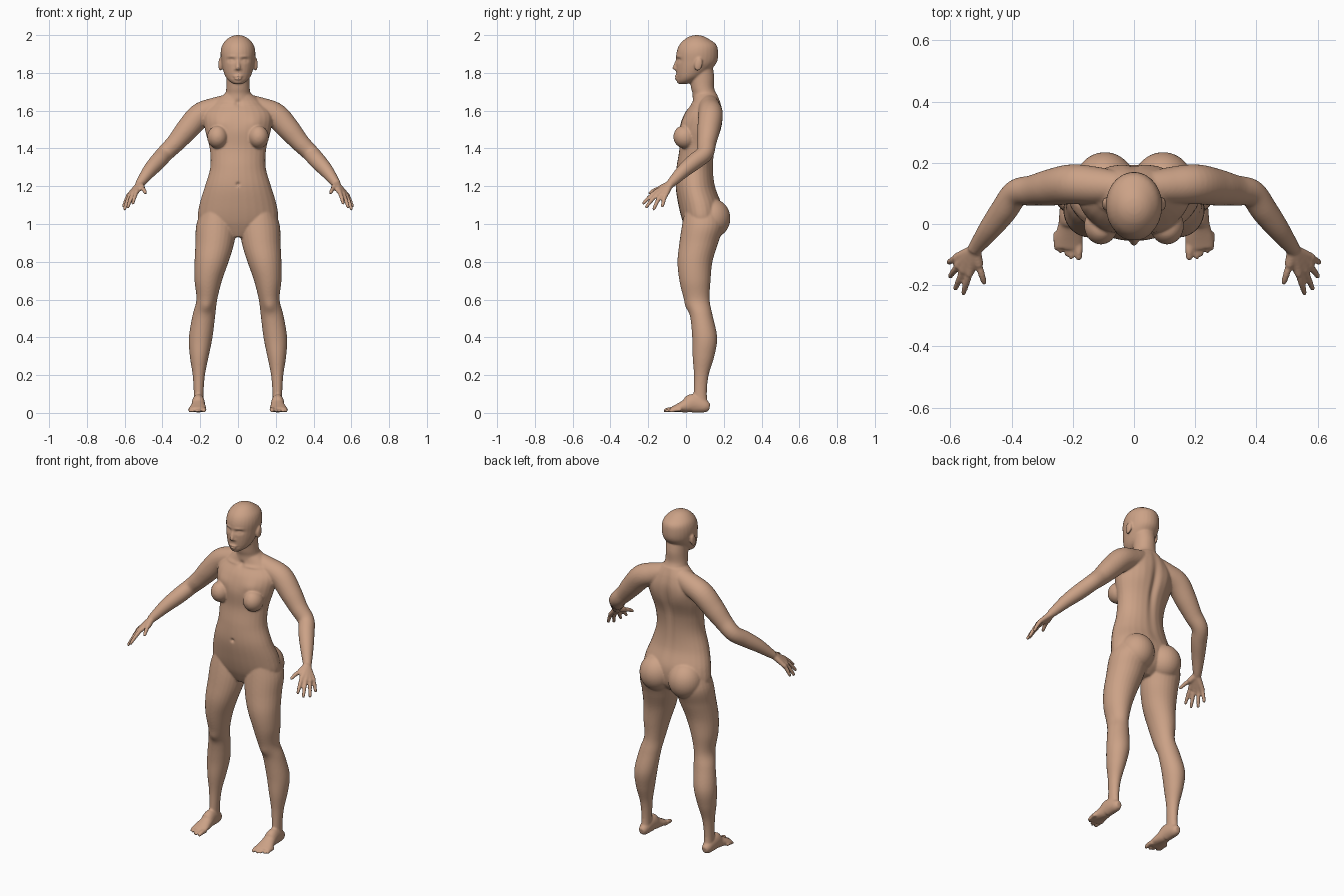
import bpy
import bmesh
import math
from mathutils import Vector, Matrix

if "Cube" in bpy.data.objects:
    bpy.data.objects.remove(bpy.data.objects["Cube"])

UNIT = 0.01  # part sizes below are in hundredths
SIDES = (1, -1)
bm = bmesh.new()


def catmull(a, b, c, d, t):
    """Point at fraction t on the smooth curve from b to c."""
    return [q + t * ((r - p) + t * ((2 * p - 5 * q + 4 * r - s)
                                    + t * (3 * q - p - 3 * r + s))) / 2
            for p, q, r, s in zip(a, b, c, d)]


def resample(stations, steps=6):
    """Smooth a short list of stations into many."""
    padded = [stations[0], *stations, stations[-1]]
    rows = [catmull(*padded[i:i + 4], k / steps)
            for i in range(len(stations) - 1) for k in range(steps)]
    return rows + [stations[-1]]


def skin_rings(rows, side, axes, count=28):
    """Join elliptical rings (x, y, z, half width, half depth) and cap the ends."""
    rings = []
    for row, (u, v) in zip(rows, axes):
        ring = []
        for k in range(count):
            angle = math.tau * k / count
            point = Vector(row[:3]) + u * row[3] * math.cos(angle) + v * row[4] * math.sin(angle)
            point.x *= side
            ring.append(bm.verts.new(point * UNIT))
        rings.append(ring)
    for low, high in zip(rings, rings[1:]):
        for k in range(count):
            n = (k + 1) % count
            bm.faces.new((low[k], low[n], high[n], high[k]))
    bm.faces.new(rings[0])
    bm.faces.new(rings[-1])


def stack(levels, side=1):
    """Loft level rings given as (z, x min, x max, front, back)."""
    rows = resample([((l + r) / 2, (f + b) / 2, z, (r - l) / 2, (b - f) / 2)
                     for z, l, r, f, b in levels])
    skin_rings(rows, side, [(Vector((1, 0, 0)), Vector((0, 1, 0)))] * len(rows))


def centred_stack(levels):
    """Loft level rings given as (z, half width, front, back)."""
    stack([(z, -w, w, f, b) for z, w, f, b in levels])


def tube(stations, side=1):
    """Loft rings that stay square to the path."""
    rows = resample(stations)
    axes = []
    for i in range(len(rows)):
        ahead = Vector(rows[min(i + 1, len(rows) - 1)][:3])
        axis = ahead - Vector(rows[max(i - 1, 0)][:3])
        u = axis.cross(Vector((0, 0, 1))).normalized()
        axes.append((u, u.cross(axis).normalized()))
    skin_rings(rows, side, axes)


def ball(centre, radii, side=1, tilt=0):
    place = Vector((centre[0] * side, *centre[1:])) * UNIT
    matrix = (Matrix.Translation(place) @ Matrix.Rotation(tilt, 4, 'X')
              @ Matrix.Diagonal((*(Vector(radii) * UNIT), 1)))
    bmesh.ops.create_uvsphere(bm, u_segments=32, v_segments=20, radius=1, matrix=matrix)


def digit(root, tip, thick, side):
    """A finger or toe with a slight bend and a round end."""
    root, tip = Vector(root), Vector(tip)
    middle = root.lerp(tip, 0.5) + Vector((0, 0, thick * 0.3))
    end = thick * 0.8
    tube([(*root, thick, thick), (*middle, thick, thick), (*tip, end, end)], side)
    ball(tip, (end, end, end), side)


# Torso
centred_stack([(93, 5, 2, 12), (97, 16, 0, 17), (102, 21, -2, 19), (110, 20.5, -4, 19),
               (120, 17.5, -5.5, 15.5), (130, 14.7, -5, 14.5), (140, 15, -3.5, 15.5),
               (150, 17.5, -3.5, 18.5), (158, 18, -1, 19.5), (164, 13, 3, 18.5),
               (169, 7, 4, 16.5)])

# Neck and head
centred_stack([(160, 10, 3, 18), (168, 7, 3.5, 16.5), (172, 6.2, 2.7, 15),
               (178, 6, 2, 15), (184, 6, 3, 14)])
centred_stack([(174, 2, -3.6, 0), (175.5, 4.5, -4.6, 4.5), (178, 6.6, -5, 9),
               (182, 8.1, -5.3, 13.5), (186, 8.9, -5.3, 16.5), (191, 9.2, -5, 17),
               (195, 8.2, -3.4, 16), (198, 5.6, -0.4, 12), (199.5, 3, 2.5, 9),
               (200, 0.6, 5, 6.4)])

# Nose, lips and chin
tube([(0, -4.2, 187.5, 0.9, 0.9), (0, -5.1, 185, 1, 1.1), (0, -5.9, 183, 1.3, 1.1)])
ball((0, -6.1, 182.5), (1.2, 1.1, 1))
for height, width in ((178, 2.4), (177, 2)):
    ball((0, -5.1, height), (width, 1, 0.7))
ball((0, -3, 175.5), (2.6, 1.9, 1.5))

leg = [(110, 5, 18, 0, 17), (100, 1, 22, -2, 20), (90, 2, 22.5, -3.5, 17),
       (80, 5, 23, -4.5, 14), (70, 8.5, 23, -3.5, 13), (60, 11, 22, -1, 12.5),
       (52, 12, 24, 2, 14), (40, 13.5, 26, 3.3, 16.5), (30, 15.5, 25.5, 3.5, 15),
       (20, 17.5, 24, 4.2, 12), (10, 18.3, 23.4, 4, 11), (3, 18.3, 23.6, 3.5, 12)]
foot = [(21, 12.5, 3, 1.6, 1.8), (21, 10, 3.5, 2.8, 3.4), (21, 3.5, 5, 3.4, 5),
        (21, 0, 3.7, 3.7, 3.6), (21.3, -4.5, 2.5, 4.6, 2.2), (21.5, -8, 1.6, 4.5, 1.3)]
toes = [(18, -11, 1.3), (20.5, -11, 0.9), (22, -10, 0.9), (24, -9, 0.9), (25.5, -8, 0.9)]
arm = [(4, 12, 164, 5), (12, 12.5, 161, 6), (20, 13, 157.5, 6.5), (27, 12, 150, 6),
       (33, 11, 143, 5), (38.5, 10, 137.5, 4.5), (42.5, 4.5, 133, 4.4),
       (47, -1.5, 128, 3.7), (51.5, -7.5, 122, 2.5), (52.5, -9, 121, 2.2)]
wrist = (52, -8.5, 121, 2, 1.9)
fingers = [((53.7, -16, 117), (55.7, -22.5, 111)), ((55.7, -15, 116), (58.3, -21, 109)),
           ((57.4, -13.5, 115), (60, -17, 108)), ((58, -11, 115), (60.5, -12.5, 109.5))]
thumb_root, thumb_tip = (50.7, -13.5, 119), (49, -19, 116.5)

for side in SIDES:
    # Leg, foot and toes
    stack(leg, side)
    tube(foot, side)
    for x, y, thick in toes:
        digit((x, y + 5.5, 1.6), (x, y, thick), thick, side)
    # Arm, palm, fingers and thumb
    tube([(x, y, z, r, r) for x, y, z, r in arm], side)
    for knuckle, tip in fingers:
        tube([wrist, (*knuckle, 1.5, 1.2)], side)
        ball(knuckle, (1.4, 1.4, 1.3), side)
        digit(knuckle, tip, 1.1, side)
    tube([wrist, (*thumb_root, 1.6, 1.6)], side)
    digit(thumb_root, thumb_tip, 1.15, side)
    # Chest, hip, ear and nostril
    ball((10.8, -0.5, 146), (5.5, 6.2, 6), side, -0.25)
    ball((9.5, 13.5, 103), (9.8, 10, 10.5), side)
    ball((9.4, 6.6, 184.5), (1, 2.1, 3.6), side, -0.2)
    ball((1.3, -5, 182), (0.8, 0.9, 0.7), side)

# Merge all volumes into one continuous skin
mesh = bpy.data.meshes.new("body")
bm.to_mesh(mesh)
bm.free()
body = bpy.data.objects.new("body", mesh)
bpy.context.collection.objects.link(body)
remesh = body.modifiers.new("skin", 'REMESH')
remesh.mode = 'VOXEL'
remesh.voxel_size = 0.0055
soften = body.modifiers.new("soften", 'SMOOTH')
soften.iterations = 5
depsgraph = bpy.context.evaluated_depsgraph_get()
skin = bpy.data.meshes.new_from_object(body.evaluated_get(depsgraph))
body.modifiers.clear()
body.data = skin


def sculpt(x, y, z, wide, tall, push):
    """Press the skin along y on both sides with a soft round brush."""
    for vert in skin.vertices:
        co = vert.co / UNIT
        away = math.hypot((abs(co.x) - x) / wide, (co.y - y) / 4, (co.z - z) / tall)
        if away < 2.5:
            vert.co.y += push * UNIT * math.exp(-away * away)


# Eye sockets, eyeballs, brows and mouth line
sculpt(3.6, -4.5, 186.8, 2, 1.1, 1.3)
sculpt(3.6, -4, 186.6, 1.2, 0.7, -0.8)
sculpt(3.6, -5, 188.6, 2.4, 0.7, -0.4)
sculpt(0, -5.5, 177.5, 2.6, 0.4, 0.6)
# Throat, collarbones, upper chest and navel
sculpt(0, 2, 164, 1.6, 1.6, 1)
sculpt(9, 2, 163.5, 6, 0.8, -0.6)
sculpt(10, -2, 154, 5, 4, -1)
sculpt(0, -5.5, 121, 1, 1, 1)
# Spine groove, shoulder blades and kneecaps
sculpt(0, 18, 142, 2, 20, -1.6)
sculpt(9, 20, 152, 5, 7, 0.8)
sculpt(16.5, 0.5, 56, 3, 3, -0.8)

# Skin colour and shading
material = bpy.data.materials.new("skin tan")
material.use_nodes = True
colour = (0.60, 0.36, 0.24, 1)
material.diffuse_color = colour
material.node_tree.nodes["Principled BSDF"].inputs["Base Color"].default_value = colour
skin.materials.clear()
skin.materials.append(material)
for polygon in skin.polygons:
    polygon.use_smooth = True
    polygon.material_index = 0
